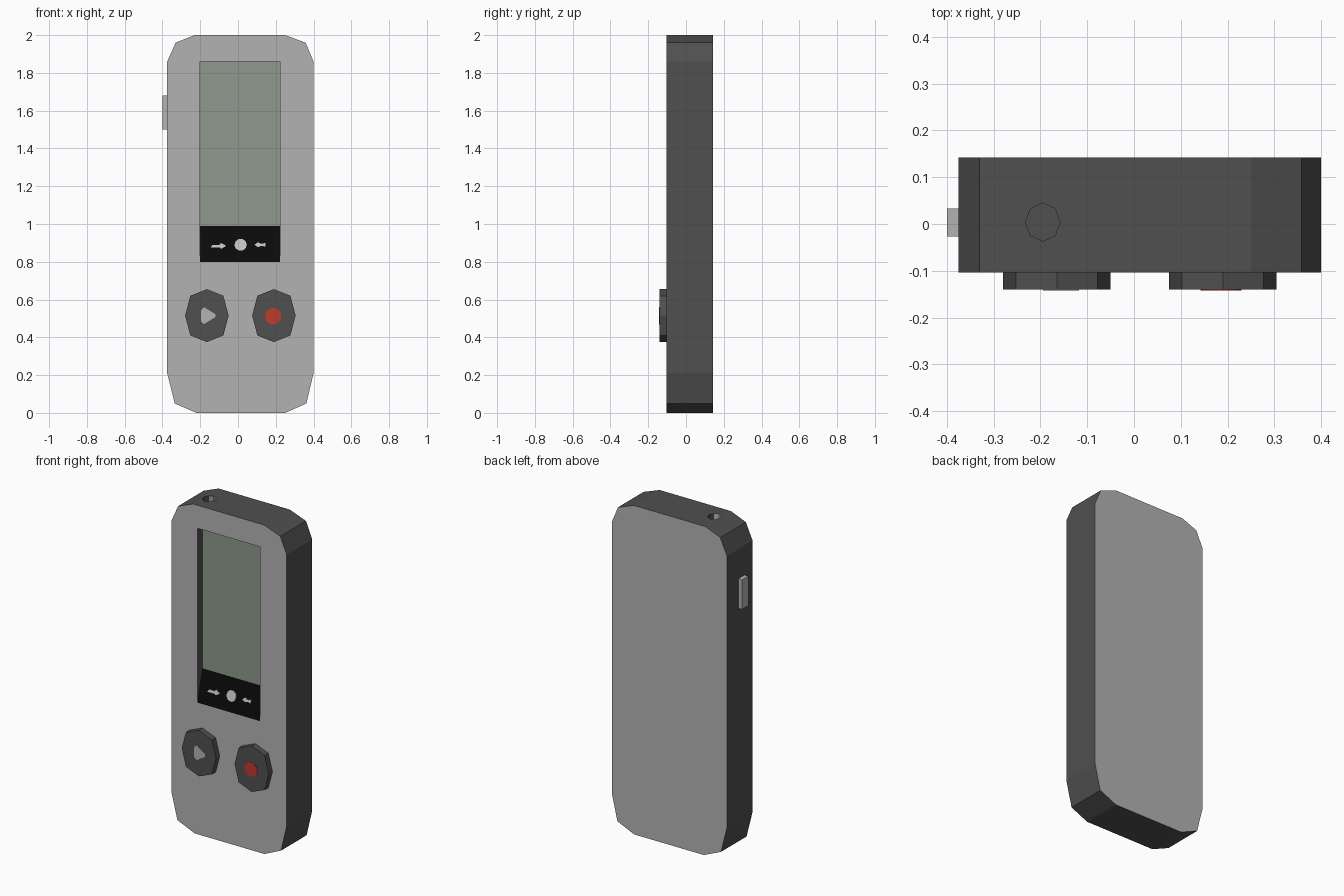
import bpy, bmesh, math

if "Cube" in bpy.data.objects:
    bpy.data.objects.remove(bpy.data.objects["Cube"])


def mat(name, rgb):
    m = bpy.data.materials.new(name)
    m.diffuse_color = (*rgb, 1)
    m.use_nodes = True
    m.node_tree.nodes["Principled BSDF"].inputs["Base Color"].default_value = m.diffuse_color
    return m


GREY = mat("light_grey", (0.45, 0.45, 0.45))
DARK = mat("dark_grey", (0.08, 0.08, 0.08))
SCREEN = mat("screen_green", (0.266, 0.319, 0.266))
BLACK = mat("panel_black", (0.003, 0.003, 0.003))
RED = mat("record_red", (0.51, 0.045, 0.03))
ICON = mat("icon_grey", (0.55, 0.55, 0.55))

FRONT, BACK, FLOOR = -0.104, 0.142, -0.055


def prism(name, pts, lo, hi, material, place):
    """Extrude a 2D outline from lo to hi; place(u, v, t) gives the 3D point."""
    bm = bmesh.new()
    a = [bm.verts.new(place(u, v, lo)) for u, v in pts]
    b = [bm.verts.new(place(u, v, hi)) for u, v in pts]
    bm.faces.new(a)
    bm.faces.new(b)
    for i in range(len(pts)):
        j = (i + 1) % len(pts)
        bm.faces.new((a[i], a[j], b[j], b[i]))
    bmesh.ops.recalc_face_normals(bm, faces=bm.faces)
    me = bpy.data.meshes.new(name)
    bm.to_mesh(me)
    bm.free()
    me.materials.append(material)
    ob = bpy.data.objects.new(name, me)
    bpy.context.collection.objects.link(ob)
    return ob


def along_y(u, v, t):
    return (u, t, v)


def along_x(u, v, t):
    return (t, u, v)


def along_z(u, v, t):
    return (u, v, t)


def on_slope(u, v, t):
    # follows the sloped panel below the screen
    return (u, FRONT + (v - 0.80) / 0.19 * (FLOOR - FRONT) + t, v)


def ring(cx, cy, rx, ry, n=8):
    return [(cx + rx * math.cos(math.tau * i / n), cy + ry * math.sin(math.tau * i / n))
            for i in range(n)]


# Body: rounded slab
outline = [(-0.23, 2), (0.25, 2), (0.358, 1.96), (0.4, 1.86), (0.4, 0.21), (0.362, 0.05),
           (0.25, 0), (-0.22, 0), (-0.335, 0.05), (-0.375, 0.21), (-0.375, 1.86), (-0.33, 1.96)]
body = prism("body", outline, FRONT, BACK, GREY, along_y)

# Cut the screen recess (with sloped lower panel) and the jack hole
slope = 0.19 / (FLOOR - FRONT)
recess = [(-0.15, 0.80 + (-0.15 - FRONT) * slope), (FLOOR, 0.99), (FLOOR, 1.86), (-0.15, 1.86)]
cutters = [prism("recess_cutter", recess, -0.2, 0.222, GREY, along_x),
           prism("jack_cutter", ring(-0.195, 0.004, 0.037, 0.041), 1.9, 2.1, GREY, along_z)]
bpy.context.view_layer.objects.active = body
for c in cutters:
    c.hide_render = True
    mod = body.modifiers.new("cut", 'BOOLEAN')
    mod.operation, mod.solver, mod.object = 'DIFFERENCE', 'EXACT', c
    bpy.ops.object.modifier_apply(modifier=mod.name)
    bpy.data.objects.remove(c)

# Body colours by facing direction and depth
body.data.materials.clear()
for m in (GREY, DARK, SCREEN, BLACK):
    body.data.materials.append(m)
for p in body.data.polygons:
    p.material_index = 1
    if p.normal.y > 0.9 or (p.normal.y < -0.9 and p.center.y < -0.1):
        p.material_index = 0
    elif p.normal.y < -0.9:
        p.material_index = 2 if p.center.z > 0.99 else 3

# Round push buttons (slightly squarish octagons)
for name, cx in (("play_button", -0.165), ("record_button", 0.19)):
    pts = [(cx + 0.115 * a, 0.515 + 0.14 * b) for a, b in
           ((1, 0), (.76, .75), (0, 1), (-.76, .75), (-1, 0), (-.76, -.75), (0, -1), (.76, -.75))]
    prism(name, pts, -0.14, FRONT + 0.005, DARK, along_y)

# Button symbols
triangle = [(-0.195, 0.545), (-0.18, 0.56), (-0.118, 0.522), (-0.118, 0.508),
            (-0.18, 0.47), (-0.195, 0.485)]
prism("play_symbol", triangle, -0.142, -0.138, GREY, along_y)
prism("record_symbol", ring(0.186, 0.512, 0.044, 0.044, 14), -0.142, -0.138, RED, along_y)

# Small icons on the sloped panel
left_icon = [(-0.145, 0.875), (-0.095, 0.875), (-0.09, 0.868), (-0.062, 0.884),
             (-0.09, 0.9), (-0.098, 0.89), (-0.135, 0.89)]
right_icon = [(0.145, 0.88), (0.145, 0.9), (0.125, 0.895), (0.105, 0.903),
              (0.087, 0.89), (0.105, 0.878), (0.125, 0.884)]
for name, pts in (("left_icon", left_icon), ("right_icon", right_icon),
                  ("middle_icon", ring(0.014, 0.89, 0.033, 0.032, 10))):
    prism(name, pts, -0.003, 0.002, ICON, on_slope)

# Side slider on the left edge
slider = [(-0.027, 1.5), (0.033, 1.5), (0.033, 1.68), (-0.027, 1.68)]
prism("side_slider", slider, -0.4, -0.37, GREY, along_x)
